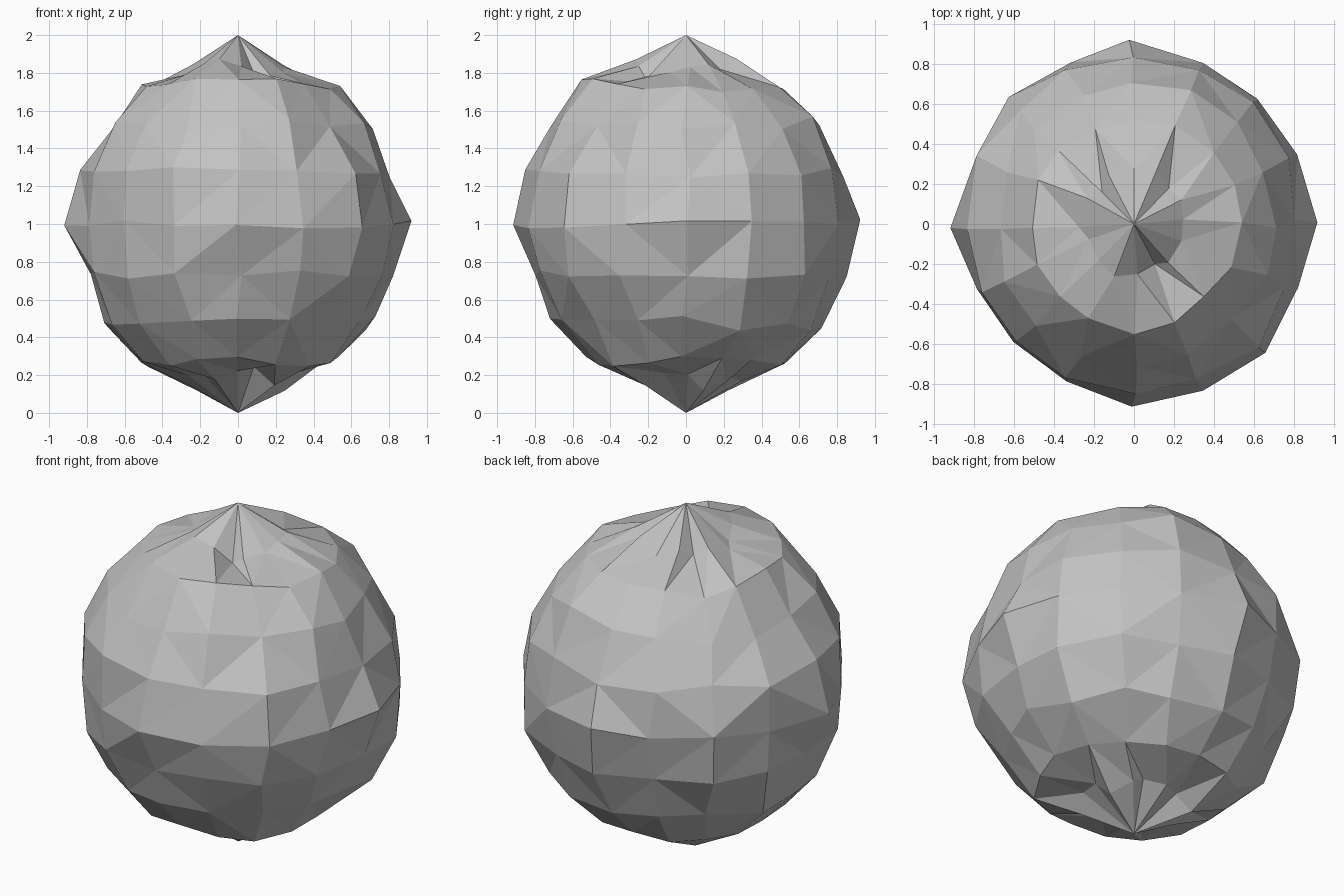
import bpy, bmesh, math, random
from mathutils import Vector

if "Cube" in bpy.data.objects:
    bpy.data.objects.remove(bpy.data.objects["Cube"])

random.seed(4)
SEGS, RINGS = 16, 10


def outline(azimuth, elevation, radii):
    """Outline radii seen from one direction, clockwise from the top of that view."""
    a, e = math.radians(azimuth), math.radians(elevation)
    view = Vector((math.cos(a) * math.cos(e), math.sin(a) * math.cos(e), math.sin(e)))
    right = Vector((-math.sin(a), math.cos(a), 0))
    return view, right, view.cross(right), radii


OUTLINES = [
    outline(-90, 0, [1, .87, .91, .875, .835, .935, .865, .895, .88, .91,
                     1, .885, .895, .88, .82, .93, .91, .83, .895, .925]),
    outline(0, 0, [1, .91, .905, .895, .88, .93, .91, .905, .905, .92,
                   1, .87, .88, .88, .845, .93, .9, .885, .95, .93]),
    outline(-90, 90, [.935, .89, .875, .885, .91, .935, .88, .905, .945, .92,
                      .925, .85, .877, .84, .855, .93, .835, .915, .88, .885]),
    outline(-55, 25, [.91, .895, .945, .91, .9, .88, .95, .93, .92, .93,
                      .95, .935, .94, .93, .86, .865, .9, .925, .905, .9]),
    outline(125, 25, [.93, .945, .915, .89, .9, .83, .865, .89, .925, .955,
                      .95, .955, .945, .91, .935, .9, .88, .9, .925, .935]),
    outline(55, -25, [.95, .895, .865, .82, .88, .92, .865, .945, .95, .95,
                      .91, .9, .93, .9, .92, .93, .87, .9, .92, .92]),
]
# dents: direction and depth
DENTS = [(Vector((.13, -.185, .64)).normalized(), .12),
         (Vector((.75, -.14, -.42)).normalized(), .05)]


def sample(table, angle):
    t = (angle / math.tau) % 1 * len(table)
    i = int(t)
    return table[i % len(table)] * (1 - t + i) + table[(i + 1) % len(table)] * (t - i)


def radius(d):
    """Blend the outlines near their planes and never pass any of them."""
    total, weight, limit, near = .865 * 6, 6.0, 2.0, 1.0
    for view, right, up, table in OUTLINES:
        x, y, off = d.dot(right), d.dot(up), d.dot(view)
        r = sample(table, math.atan2(x, y))
        w = 1 / (off * off + .01)
        total += w * (r - .01)
        weight += w
        near = min(near, abs(off))
        limit = min(limit, r / max(math.hypot(x, y), .01))
    rough = .01 + .04 * min(1, near * 3)
    r = total / weight + random.uniform(-rough, rough)
    if abs(d.z) > .93:                      # furrowed ring round each pole
        r -= random.uniform(0, .09)
    for centre, depth in DENTS:
        r -= depth * max(0, 1 - d.angle(centre) / .3)
    return min(r, limit)


# boulder: faceted sphere with displaced points and pinched poles
bm = bmesh.new()
bmesh.ops.create_uvsphere(bm, u_segments=SEGS, v_segments=RINGS, radius=1)
for v in bm.verts:
    d = v.co.normalized()
    if abs(d.z) > .999:
        continue
    d = (d + Vector([random.uniform(-.03, .03) for _ in range(3)])).normalized()
    v.co = d * radius(d)
bmesh.ops.triangulate(bm, faces=bm.faces[:], quad_method='SHORT_EDGE')
bmesh.ops.recalc_face_normals(bm, faces=bm.faces[:])
bmesh.ops.translate(bm, verts=bm.verts[:], vec=(0, 0, 1))
mesh = bpy.data.meshes.new("boulder")
bm.to_mesh(mesh)
bm.free()

stone = bpy.data.materials.new("stone grey")
stone.diffuse_color = (.54, .54, .54, 1)
stone.use_nodes = True
stone.node_tree.nodes["Principled BSDF"].inputs["Base Color"].default_value = stone.diffuse_color
mesh.materials.append(stone)
bpy.context.collection.objects.link(bpy.data.objects.new("boulder", mesh))
